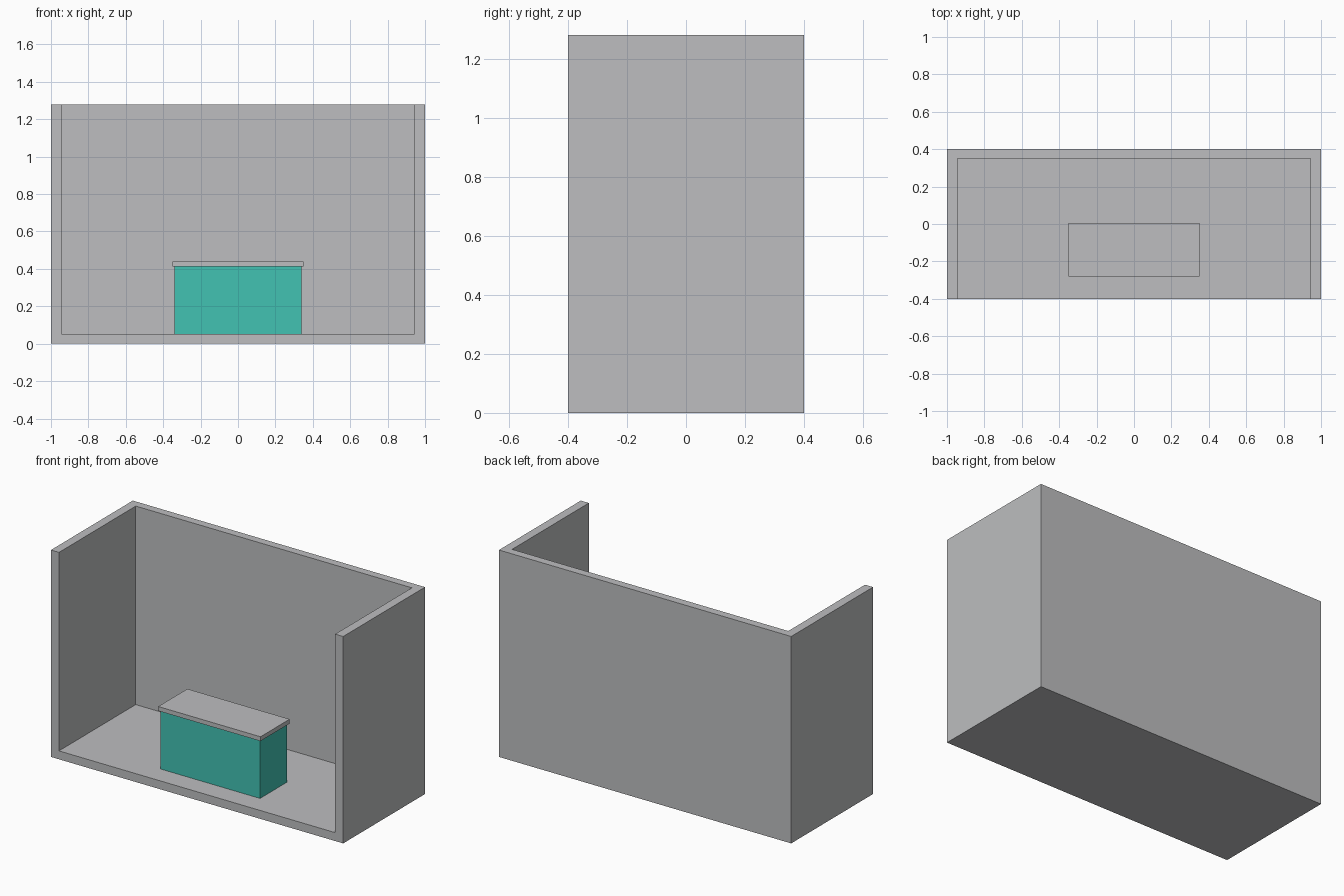
import bpy

if "Cube" in bpy.data.objects:
    bpy.data.objects.remove(bpy.data.objects["Cube"])

W, D, H = 2.0, 0.8, 1.28    # overall size of the booth
SIDE, BACK, FLOOR = 0.055, 0.05, 0.052


def material(name, rgb):
    m = bpy.data.materials.new(name)
    m.diffuse_color = (*rgb, 1.0)
    m.use_nodes = True
    m.node_tree.nodes["Principled BSDF"].inputs["Base Color"].default_value = m.diffuse_color
    return m


def box(name, lo, hi, mat):
    """Axis-aligned box between two corners."""
    bpy.ops.mesh.primitive_cube_add(size=1)
    ob = bpy.context.object
    ob.name = name
    for v in ob.data.vertices:
        v.co = [b if c > 0 else a for a, b, c in zip(lo, hi, v.co)]
    ob.data.materials.append(mat)
    return ob


grey = material("light grey", (0.51, 0.515, 0.525))
teal = material("teal", (0.054, 0.54, 0.45))

# Booth shell: one block hollowed out at the front and top
shell = box("booth_shell", (-W / 2, -D / 2, 0), (W / 2, D / 2, H), grey)
hollow = box("hollow_cutter", (-W / 2 + SIDE, -D, FLOOR),
             (W / 2 - SIDE, D / 2 - BACK, H + 0.5), grey)
hollow.hide_render = True
hollow.hide_viewport = True
cut = shell.modifiers.new("hollow", 'BOOLEAN')
cut.operation = 'DIFFERENCE'
cut.solver = 'EXACT'
cut.object = hollow

# Counter body, seated into the floor, with an overhanging top
box("counter_body", (-0.34, -0.27, 0.02), (0.34, -0.005, 0.413), teal)
box("counter_top", (-0.35, -0.28, 0.413), (0.35, 0.005, 0.44), grey)
